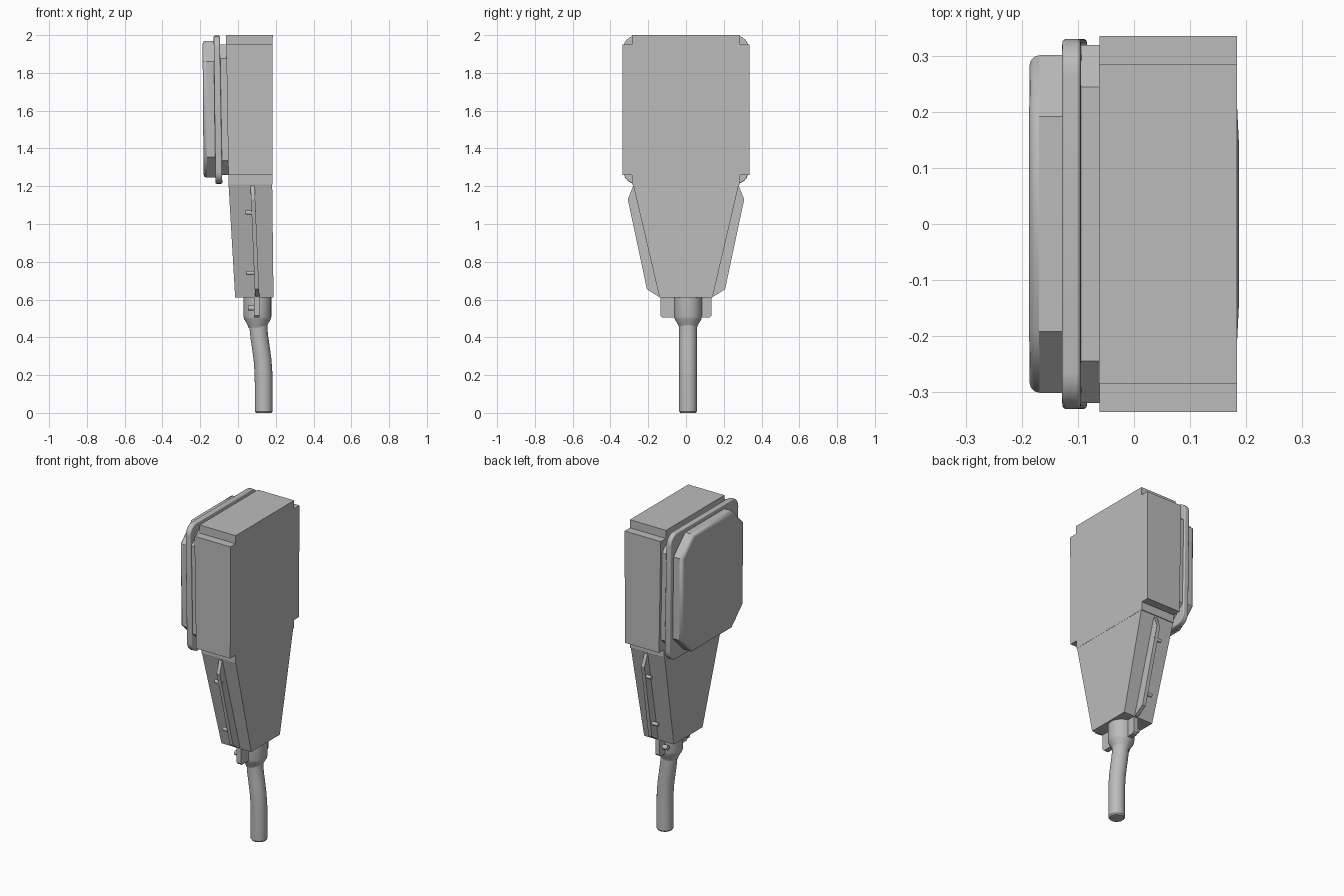
import bpy, bmesh, math
from mathutils import Vector

cube = bpy.data.objects.get("Cube")
if cube:
    bpy.data.objects.remove(cube, do_unlink=True)

grey = bpy.data.materials.new("plain grey")
grey.use_nodes = True
colour = (0.5, 0.5, 0.5, 1)
grey.diffuse_color = colour
grey.node_tree.nodes["Principled BSDF"].inputs["Base Color"].default_value = colour


def finish(name, bm, smooth=False, bevel=0):
    bmesh.ops.recalc_face_normals(bm, faces=bm.faces)
    mesh = bpy.data.meshes.new(name)
    bm.to_mesh(mesh)
    bm.free()
    mesh.materials.append(grey)
    obj = bpy.data.objects.new(name, mesh)
    bpy.context.collection.objects.link(obj)
    if bevel:
        mod = obj.modifiers.new("soft edges", 'BEVEL')
        mod.width, mod.segments = bevel, 3
        mod.angle_limit = math.radians(60)
    if smooth:
        bpy.context.view_layer.objects.active = obj
        obj.select_set(True)
        bpy.ops.object.shade_smooth_by_angle(angle=math.radians(35))
        obj.select_set(False)
    return obj


def slope(z0, x0, z1, x1):
    """x as a straight line in z"""
    return lambda z: x0 + (x1 - x0) * (z - z0) / (z1 - z0)


def prism(name, outline, back, front, **style):
    """Extrude a (y, z) outline between two sloping planes"""
    bm = bmesh.new()
    a = [bm.verts.new((back(z), y, z)) for y, z in outline]
    b = [bm.verts.new((front(z), y, z)) for y, z in outline]
    bm.faces.new(a)
    bm.faces.new(b[::-1])
    for i in range(len(a)):
        j = (i + 1) % len(a)
        bm.faces.new((a[i], b[i], b[j], a[j]))
    return finish(name, bm, **style)


def cornered(w, z0, z1, r, steps=1):
    """Rectangle with cut corners (steps=1) or rounded corners"""
    pts = []
    for k, (sy, cz) in enumerate(((1, z1 - r), (-1, z1 - r), (-1, z0 + r), (1, z0 + r))):
        for s in range(steps + 1):
            t = math.pi / 2 * (k + s / steps)
            pts.append((sy * (w - r) + r * math.cos(t), cz + r * math.sin(t)))
    return pts


def tube(name, rings, sides=24):
    """Skin circles given as (centre, radius)"""
    bm = bmesh.new()
    loops = []
    for i, (c, r) in enumerate(rings):
        d = Vector(rings[min(i + 1, len(rings) - 1)][0]) - Vector(rings[max(i - 1, 0)][0])
        turn = Vector((0, 0, -1)).rotation_difference(d)
        loops.append([bm.verts.new(Vector(c) + turn @ Vector((r * math.cos(t), r * math.sin(t), 0)))
                      for t in (2 * math.pi * k / sides for k in range(sides))])
    for p, q in zip(loops, loops[1:]):
        for k in range(sides):
            n = (k + 1) % sides
            bm.faces.new((p[k], p[n], q[n], q[k]))
    bm.faces.new(loops[0])
    bm.faces.new(loops[-1][::-1])
    return finish(name, bm, smooth=True)


# Head: block with a step cut out of every corner
W, N = 0.336, 0.285
half = [(N, 1.21), (N, 1.26), (W, 1.26), (W, 1.95), (N, 1.95), (N, 2.0)]
prism("head", half + [(-y, z) for y, z in reversed(half)],
      slope(1.21, 0.182, 2, 0.184), slope(1.21, -0.05, 2, -0.063))

# Handle tapering to the cable
prism("handle", [(0.28, 1.21), (-0.28, 1.21), (-0.14, 0.61), (0.14, 0.61)],
      slope(0.61, 0.188, 1.21, 0.181), slope(0.61, -0.015, 1.21, -0.05))

# Speaker cover: spacer, flange and cap
prism("spacer", cornered(0.32, 1.26, 1.95, 0.075),
      slope(1.26, -0.03, 1.95, -0.04), slope(1.26, -0.1, 1.95, -0.11))
prism("flange", cornered(0.331, 1.213, 1.997, 0.065, 6),
      slope(1.21, -0.083, 2, -0.096), slope(1.21, -0.119, 2, -0.129),
      smooth=True, bevel=0.006)
prism("cap", cornered(0.302, 1.245, 1.97, 0.11),
      slope(1.21, -0.1, 2, -0.11), slope(1.21, -0.182, 2, -0.188),
      smooth=True, bevel=0.018)

# Side fins, lugs and their pins
for side, s in (("left", 1), ("right", -1)):
    fin = [(0.2, 1.2), (0.28, 1.2), (0.308, 1.13), (0.207, 0.655), (0.145, 0.615), (0.1, 0.62)]
    prism(side + "_fin", [(s * y, z) for y, z in fin],
          slope(0.62, 0.113, 1.2, 0.088), slope(0.62, 0.09, 1.2, 0.066))
    lug = [(0.03, 0.62), (0.135, 0.62), (0.135, 0.515), (0.125, 0.505), (0.03, 0.505)]
    prism(side + "_lug", [(s * y, z) for y, z in lug], lambda z: 0.115, lambda z: 0.085)
    for pin, y, z, x, r in (("upper", 0.278, 1.06, 0.04, 0.011),
                            ("lower", 0.204, 0.74, 0.045, 0.011),
                            ("lug", 0.1, 0.555, 0.052, 0.014)):
        tube(f"{side}_{pin}_pin", [((x, s * y, z), r), ((0.095, s * y, z), r)], 12)

# Strain relief and bending cable
Y = 0.011
tube("strain_relief", [((0.103, Y, z), r) for z, r in
                       ((0.62, 0.074), (0.51, 0.074), (0.495, 0.07), (0.465, 0.052), (0.45, 0.047))])
path = [(0.108, 0.5), (0.108, 0.45), (0.113, 0.4), (0.122, 0.34), (0.13, 0.28),
        (0.135, 0.21), (0.136, 0.14), (0.136, 0.008)]
tube("cable", [((x, Y, z), 0.047) for x, z in path] + [((0.136, Y, 0), 0.041)])
